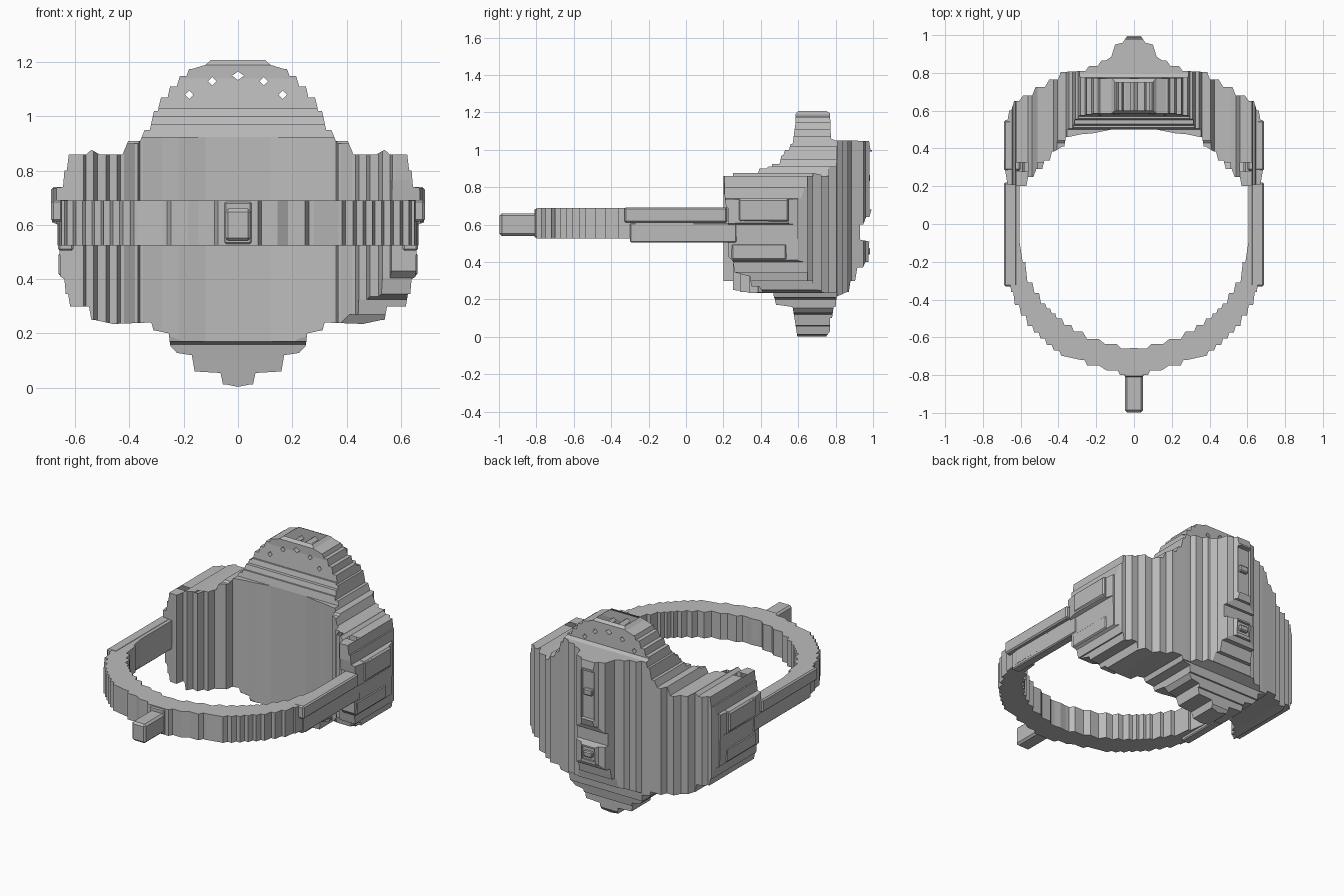
import bpy, bmesh
from mathutils import Vector

if "Cube" in bpy.data.objects:
    bpy.data.objects.remove(bpy.data.objects["Cube"])

grey = bpy.data.materials.new("mid_grey")
grey.diffuse_color = (0.50, 0.50, 0.50, 1)
grey.use_nodes = True
grey.node_tree.nodes["Principled BSDF"].inputs["Base Color"].default_value = grey.diffuse_color


def stepped(pts, size=0.035):
    """Turn every slanting run of a profile into small slanted stairs."""
    out = [pts[0]]
    for (a, b), (c, d) in zip(pts, pts[1:]):
        dx, dy = c - a, d - b
        n = max(1, round(min(abs(dx), abs(dy)) / size))
        if min(abs(dx), abs(dy)) > 0.025:
            for i in range(n):
                for t, s in ((0.35, 0), (0.65, 1)):
                    out.append((a + dx * (i + t) / n, b + dy * (i + s) / n))
        out.append((c, d))
    return out


def mirrored(half):
    """Complete a right-hand outline whose ends lie on the centre line."""
    return half + [(-x, y) for x, y in reversed(half) if abs(x) > 1e-5]


def prism(name, pts, axis, lo, hi):
    """Extrude a closed outline along x, y or z."""
    bm = bmesh.new()
    place = {'x': lambda a, b, t: (t, a, b), 'y': lambda a, b, t: (a, t, b),
             'z': lambda a, b, t: (a, b, t)}[axis]
    face = bm.faces.new([bm.verts.new(place(a, b, lo)) for a, b in pts])
    ext = bmesh.ops.extrude_face_region(bm, geom=[face])
    verts = [v for v in ext['geom'] if isinstance(v, bmesh.types.BMVert)]
    bmesh.ops.translate(bm, verts=verts, vec=Vector(place(0, 0, hi - lo)))
    bmesh.ops.recalc_face_normals(bm, faces=bm.faces)
    me = bpy.data.meshes.new(name)
    bm.to_mesh(me)
    bm.free()
    me.materials.append(grey)
    ob = bpy.data.objects.new(name, me)
    bpy.context.collection.objects.link(ob)
    return ob


def box(name, x0, x1, y0, y1, z0, z1, bevel=0.0):
    ob = prism(name, [(x0, y0), (x1, y0), (x1, y1), (x0, y1)], 'z', z0, z1)
    if bevel:
        m = ob.modifiers.new("bevel", 'BEVEL')
        m.width, m.segments = bevel, 1
    return ob


def combine(ob, other, op):
    m = ob.modifiers.new(op.lower(), 'BOOLEAN')
    m.operation, m.solver, m.object = op, 'EXACT', other
    other.hide_render = True
    other.hide_viewport = True
    other.display_type = 'WIRE'


# Shell: shared volume of the front, side and plan outlines
front = [(0, 1.208), (.10, 1.208), (.12, 1.19), (.17, 1.175), (.20, 1.15), (.24, 1.11),
         (.27, 1.07), (.31, 1.02), (.325, .95), (.38, .91), (.45, .86), (.51, .86),
         (.54, .877), (.56, .86), (.615, .86), (.64, .80), (.645, .74), (.685, .735),
         (.685, .61), (.66, .60), (.655, .41), (.64, .40), (.635, .345), (.61, .30),
         (.56, .30), (.53, .25), (.46, .235), (.33, .24), (.30, .21), (.255, .20),
         (.25, .155), (.225, .128), (.17, .12), (.16, .06), (.075, .055), (.045, .012), (0, .003)]
plan = [(0, .997), (.035, .997), (.06, .96), (.10, .95), (.12, .885), (.15, .865),
        (.28, .81), (.37, .805), (.42, .765), (.50, .725), (.56, .68), (.635, .65),
        (.65, .60), (.68, .55), (.685, .30), (.67, .21), (.58, .20), (.55, .25),
        (.50, .29), (.42, .385), (.38, .41), (.35, .46), (.28, .475), (.22, .48), (.12, .50), (0, .50)]
side = [(.195, .765), (.225, .69), (.225, .43), (.25, .405), (.26, .345), (.33, .325),
        (.36, .27), (.45, .225), (.50, .17), (.57, .16), (.58, .10), (.595, .003),
        (.75, .003), (.77, .03), (.77, .10), (.80, .16), (.805, .215), (.86, .24),
        (.89, .30), (.93, .37), (.975, .40), (.98, .51), (.93, .52), (.93, .60), (.98, .64),
        (.997, .70), (.995, 1.0), (.97, 1.048), (.80, 1.05), (.775, 1.06), (.77, 1.195),
        (.75, 1.208), (.60, 1.208), (.585, 1.19), (.585, 1.14), (.57, 1.03), (.51, .97),
        (.50, .925), (.39, .90), (.29, .86), (.195, .765)]
shell = prism("shell", mirrored(stepped(front)), 'y', 0, 1.2)
combine(shell, prism("plan_helper", mirrored(stepped(plan)), 'z', -.1, 1.4), 'INTERSECT')
combine(shell, prism("side_helper", stepped(side)[:-1], 'x', -.9, .9), 'INTERSECT')

# Row of small diamond holes through the dome
for i, (x, z, w) in enumerate([(0, 1.15, .022), (.095, 1.13, .016), (-.095, 1.13, .016),
                               (.165, 1.08, .015), (-.18, 1.08, .015)]):
    hole = [(x - w, z), (x, z - .016), (x + w, z), (x, z + .016)]
    combine(shell, prism(f"hole_helper_{i}", hole, 'y', .3, 1.3), 'DIFFERENCE')

# Recessed panels down the spine, each with a raised button
for i, (z0, z1, b0, b1) in enumerate([(.68, .99, .83, .87), (.42, .50, .44, .475)]):
    combine(shell, box(f"recess_helper_{i}", -.045, .045, .965, 1.2, z0, z1), 'DIFFERENCE')
    box(f"spine_button_{i}", -.03, .03, .94, .985, b0, b1, .006)

# Band: open loop around the front
outer = [(.66, .26), (.665, -.25), (.65, -.36), (.62, -.43), (.55, -.54), (.45, -.64),
         (.37, -.70), (.28, -.72), (.23, -.75), (.10, -.775), (.06, -.80), (0, -.80)]
inner = [(0, -.655), (.04, -.66), (.12, -.635), (.22, -.61), (.30, -.57), (.40, -.50),
         (.48, -.42), (.55, -.31), (.59, -.20), (.605, -.10), (.605, .26)]
right = stepped(outer, .03)
left_outer = [(-x, y) for x, y in reversed(right[:-1])]
inside = stepped(inner, .03)
loop = right + left_outer + [(-x, y) for x, y in reversed(inside[1:])] + inside
prism("band", loop, 'z', .525, .69)

# Front peg
box("front_peg", -.048, .048, -.997, -.70, .54, .66, .012)
box("peg_collar", -.05, .05, -.81, -.70, .53, .685, .006)

# Arms and side pods
for s, tag in ((1, "right"), (-1, "left")):
    def sided(name, x0, x1, *rest):
        a, b = sorted((s * x0, s * x1))
        return box(f"{tag}_{name}", a, b, *rest)
    sided("arm_lower", .607, .663, -.30, .27, .505, .61, .006)
    sided("arm_rail", .62, .689, -.33, .22, .612, .692, .008)
    sided("side_pod", .60, .689, .28, .55, .615, .74, .01)
    sided("lower_pod", .58, .662, .24, .54, .41, .50, .01)
